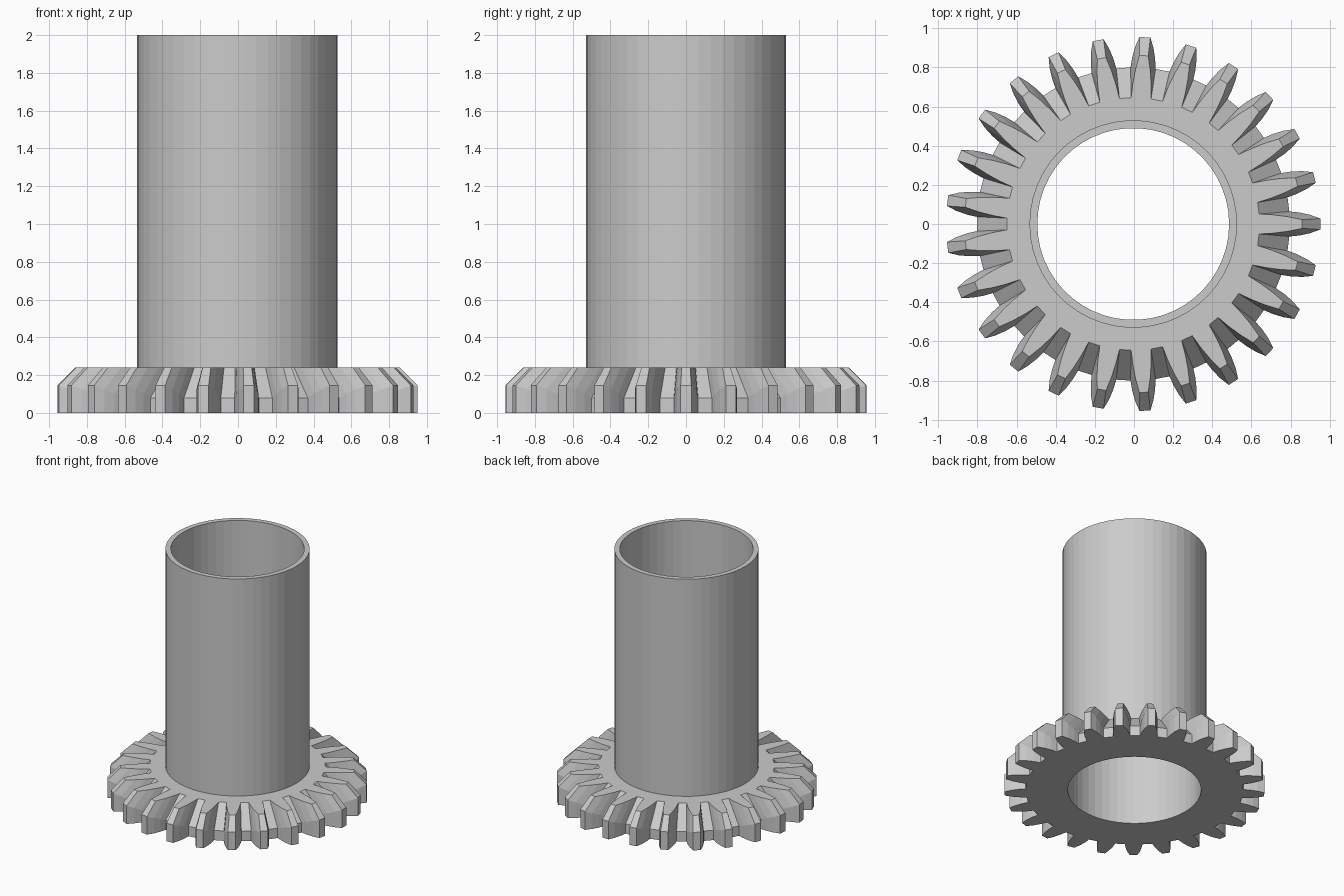
import bpy
import bmesh
from math import cos, sin, pi, tau

cube = bpy.data.objects.get("Cube")
if cube:
    bpy.data.objects.remove(cube, do_unlink=True)

TEETH, SIDES = 25, 50
BORE, TUBE = 0.49, 0.53
GEAR_TOP, HEIGHT = 0.24, 2.0
CENTRE_X = -0.004

# Tooth flank, root to tip: lower radius, half width, shoulder height, upper radius
FLANK = [
    (0.80, 0.064, 0.080, 0.645),
    (0.85, 0.059, 0.102, 0.715),
    (0.905, 0.047, 0.125, 0.790),
    (0.956, 0.028, 0.146, 0.862),
]

grey = bpy.data.materials.new("plain grey")
grey.use_nodes = True
colour = (0.6, 0.6, 0.6, 1)
grey.diffuse_color = colour
grey.node_tree.nodes["Principled BSDF"].inputs["Base Color"].default_value = colour


def circle(bm, radius, z):
    return [bm.verts.new((radius * cos(tau * i / SIDES), radius * sin(tau * i / SIDES), z))
            for i in range(SIDES)]


def outline(bm, point):
    """Closed loop of teeth; point(flank row) gives radius, half width and height."""
    loop = []
    for tooth in range(TEETH):
        middle = tau * tooth / TEETH
        sides = [(row, -1) for row in FLANK] + [(row, 1) for row in reversed(FLANK)]
        for row, side in sides:
            radius, half, z = point(row)
            angle = middle + side * half / radius
            loop.append(bm.verts.new((radius * cos(angle), radius * sin(angle), z)))
    return loop


def wall(bm, a, b):
    for i in range(len(a)):
        j = (i + 1) % len(a)
        bm.faces.new((a[i], a[j], b[j], b[i]))


def fill_between(bm, outer, inner):
    """Flat face with a hole."""
    edges = [bm.edges.get((loop[i - 1], loop[i]))
             for loop in (outer, inner) for i in range(len(loop))]
    bmesh.ops.triangle_fill(bm, use_beauty=True, edges=edges)


def finish(bm, name):
    bmesh.ops.recalc_face_normals(bm, faces=bm.faces[:])
    mesh = bpy.data.meshes.new(name)
    bm.to_mesh(mesh)
    bm.free()
    mesh.materials.append(grey)
    obj = bpy.data.objects.new(name, mesh)
    obj.location.x = CENTRE_X
    bpy.context.collection.objects.link(obj)


# Bevel gear: upright rim, then teeth shrinking towards the top face
bm = bmesh.new()
base = outline(bm, lambda f: (f[0], f[1], 0))
shoulder = outline(bm, lambda f: (f[0], f[1], f[2]))
crown = outline(bm, lambda f: (f[3], f[1] * 0.8, GEAR_TOP))
bore_low, bore_high = circle(bm, BORE, 0), circle(bm, BORE, GEAR_TOP)
wall(bm, base, shoulder)
wall(bm, shoulder, crown)
wall(bm, bore_low, bore_high)
fill_between(bm, base, bore_low)
fill_between(bm, crown, bore_high)
finish(bm, "bevel_gear")

# Hollow shaft standing on the gear
bm = bmesh.new()
rings = [circle(bm, r, z) for r, z in
         ((TUBE, GEAR_TOP), (TUBE, HEIGHT), (BORE, HEIGHT), (BORE, GEAR_TOP))]
for lower, upper in zip(rings, rings[1:]):
    wall(bm, lower, upper)
finish(bm, "hollow_shaft")
